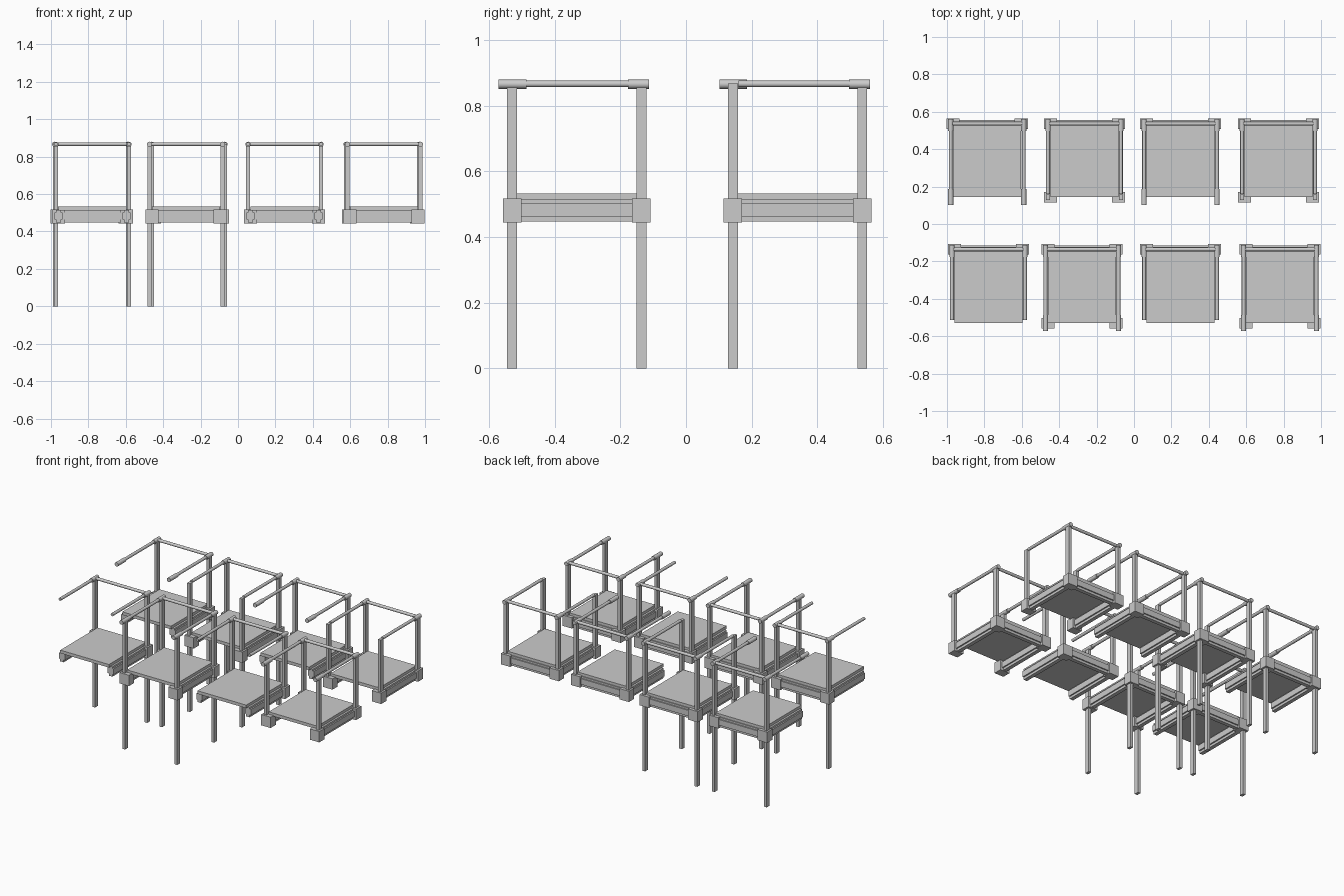
import bpy, math

if "Cube" in bpy.data.objects:
    bpy.data.objects.remove(bpy.data.objects["Cube"])

def box(name, x0, x1, y0, y1, z0, z1):
    bpy.ops.mesh.primitive_cube_add(size=1, location=((x0+x1)/2, (y0+y1)/2, (z0+z1)/2))
    o = bpy.context.object
    o.name = name
    o.scale = (x1-x0, y1-y0, z1-z0)
    return o

def tube(name, cx, cy, cz, length, r, axis):
    rot = (math.pi/2, 0, 0) if axis == 'y' else (0, math.pi/2, 0)
    bpy.ops.mesh.primitive_cylinder_add(vertices=16, radius=r, depth=length,
                                        location=(cx, cy, cz), rotation=rot)
    o = bpy.context.object
    o.name = name
    bpy.ops.object.shade_smooth_by_angle()
    return o

PX = 0.195           # post offset sideways
PY = 0.197           # post offset front and back
RAIL_Z = 0.867

def frame_unit(cx, cy, front, caps, legs):
    # seat slab
    box("seat", cx-.182, cx+.182, cy-.195, cy+.203, .512, .533)
    yf, yb = cy-PY, cy+PY
    z0 = 0 if legs else .444
    # back beam with raised middle band
    box("back_beam", cx-.18, cx+.18, yb-.014, yb+.012, .447, .514)
    box("back_beam_band", cx-.15, cx+.15, yb-.02, yb+.02, .463, .502)
    # top back rail
    tube("top_back_rail", cx, yb, RAIL_Z, 2*PX+.01, .010, 'x')
    for s in (-1, 1):
        px = cx + s*PX
        bx = cx + s*.182
        # side beam
        box("side_beam", bx-.013, bx+.013, yf+.02, yb, .447, .514)
        box("side_beam_band", bx-.022, bx+.022, yf+.02, yb, .463, .502)
        # arm rail and rear coupling
        tube("arm_rail", px, cy+.005, RAIL_Z, .37, .010, 'y')
        tube("rear_coupling", px, yb-.008, RAIL_Z-.001, .064, .014, 'y')
        # rear post and corner block
        box("rear_post", px-.010, px+.010, yb-.015, yb+.015, z0, .868)
        box("rear_block", bx-.035, bx+.035, yb-.028, yb+.028, .444, .517)
        if caps:
            tube("front_coupling", px, yf+.001, RAIL_Z-.001, .085, .014, 'y')
        if front:
            box("front_post", px-.010, px+.010, yf-.015, yf+.015, z0, .868)
            box("front_block", bx-.035, bx+.035, yf-.028, yf+.028, .444, .517)

# eight variants: centre x, centre y, front posts, front couplings, lower legs
FY, BY = -.333, .340
for args in ((-.778, FY, False, False, True), (-.278, FY, True, True, True),
             (.249, FY, False, False, False), (.781, FY, True, True, False),
             (-.785, BY, False, True, True), (-.265, BY, True, False, True),
             (.249, BY, False, True, False), (.773, BY, True, False, False)):
    frame_unit(*args)
